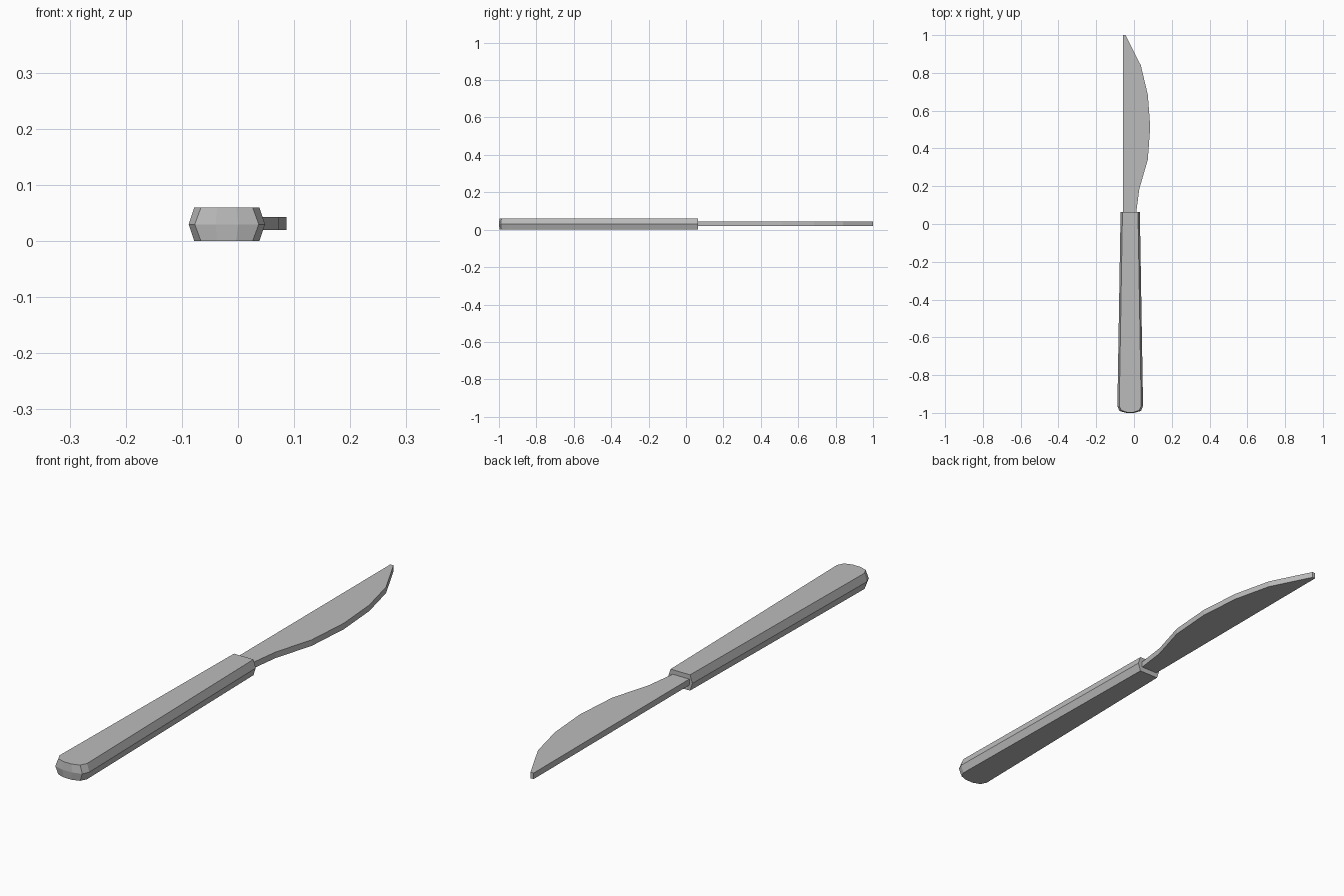
import bpy
import bmesh

cube = bpy.data.objects.get("Cube")
if cube:
    bpy.data.objects.remove(cube, do_unlink=True)

steel = bpy.data.materials.new("grey_steel")
steel.use_nodes = True
colour = (0.5, 0.5, 0.5, 1)
steel.diffuse_color = colour
steel.node_tree.nodes["Principled BSDF"].inputs["Base Color"].default_value = colour


def loft(name, rings):
    """Join matching outlines, given as lists of points, into a closed flat-faced solid."""
    bm = bmesh.new()
    loops = [[bm.verts.new(p) for p in ring] for ring in rings]
    count = len(loops[0])
    for low, high in zip(loops, loops[1:]):
        for i in range(count):
            j = (i + 1) % count
            bm.faces.new((low[i], low[j], high[j], high[i]))
    bm.faces.new(loops[0][::-1])
    bm.faces.new(loops[-1])
    bmesh.ops.recalc_face_normals(bm, faces=bm.faces)
    mesh = bpy.data.meshes.new(name)
    bm.to_mesh(mesh)
    bm.free()
    mesh.materials.append(steel)
    obj = bpy.data.objects.new(name, mesh)
    bpy.context.collection.objects.link(obj)
    return obj


def handle_ring(half, z):
    """Mirror a half outline about the handle's centre line."""
    centre = -0.02
    right = [(centre + x, y, z) for x, y in half]
    left = [(centre - x, y, z) for x, y in reversed(half)]
    return right + left


# Handle: tapered, bevelled along both sides, rounded at the butt
waist = [(0.02, -1.0), (0.057, -0.99), (0.068, -0.963), (0.051, 0.063)]
flat = [(0.017, -0.997), (0.046, -0.987), (0.058, -0.963), (0.041, 0.063)]
loft("handle", [handle_ring(flat, 0), handle_ring(waist, 0.03), handle_ring(flat, 0.06)])

# Blade: straight spine and curved cutting edge
outline = [(-0.058, 0.04), (0.012, 0.04), (0.013, 0.07), (0.028, 0.185),
           (0.073, 0.34), (0.086, 0.515), (0.073, 0.685), (0.036, 0.84),
           (-0.045, 1.0), (-0.058, 1.0)]
loft("blade", [[(x, y, z) for x, y in outline] for z in (0.02, 0.043)])
